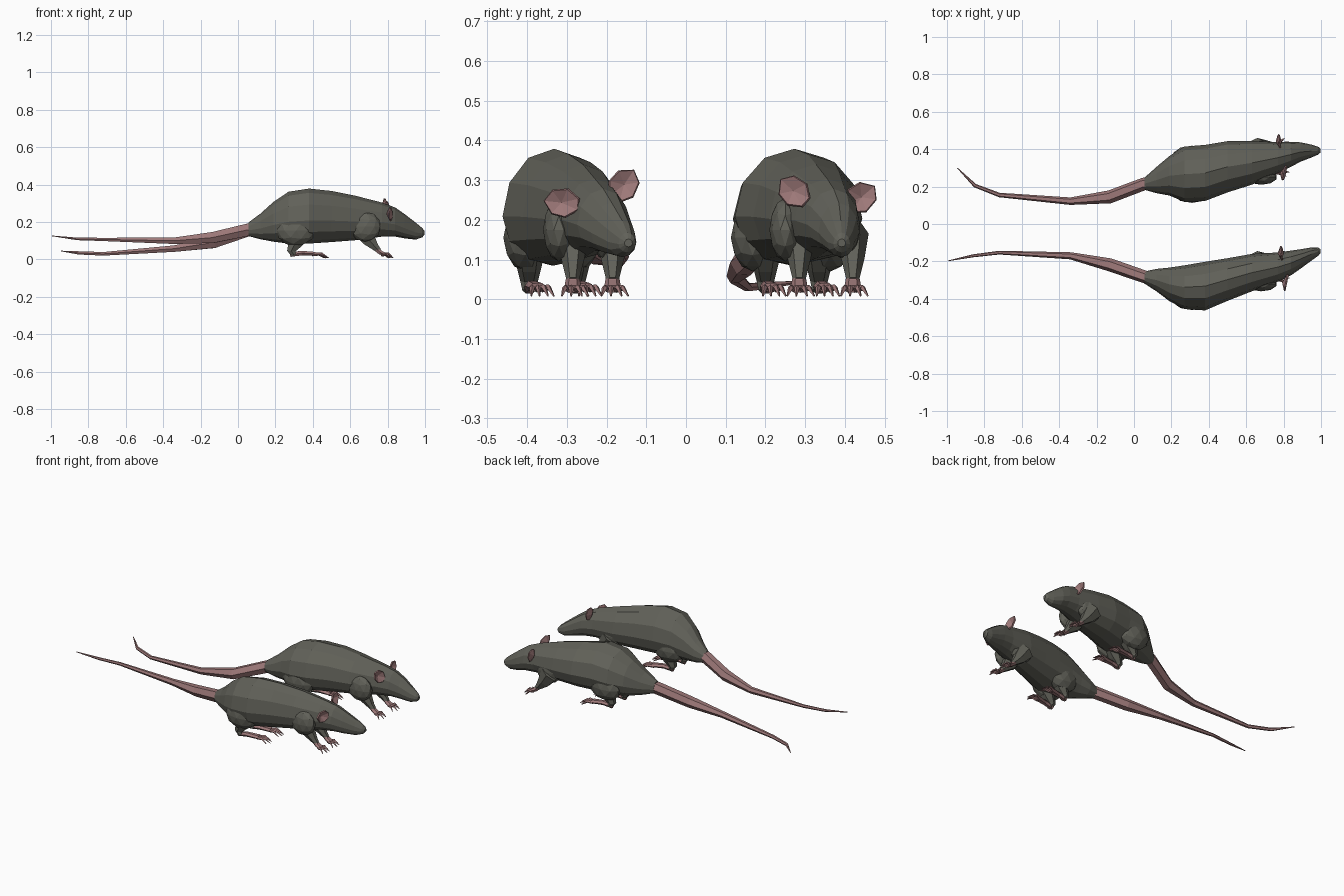
import bpy, bmesh, math
from mathutils import Vector

if "Cube" in bpy.data.objects:
    bpy.data.objects.remove(bpy.data.objects["Cube"])


def material(name, rgb):
    m = bpy.data.materials.new(name)
    m.diffuse_color = (*rgb, 1)
    m.use_nodes = True
    m.node_tree.nodes["Principled BSDF"].inputs["Base Color"].default_value = m.diffuse_color
    return m


FUR = material("dark_fur", (0.12, 0.12, 0.10))
PINK = material("pink_skin", (0.34, 0.19, 0.19))


def finish(name, bm, mat):
    bmesh.ops.recalc_face_normals(bm, faces=bm.faces)
    me = bpy.data.meshes.new(name)
    bm.to_mesh(me)
    bm.free()
    me.materials.append(mat)
    ob = bpy.data.objects.new(name, me)
    bpy.context.collection.objects.link(ob)
    return ob


def skin(name, rings, mat):
    """Join equal-length rings of points into a closed faceted tube."""
    bm = bmesh.new()
    vs = [[bm.verts.new(p) for p in r] for r in rings]
    n = len(vs[0])
    for a, b in zip(vs, vs[1:]):
        for i in range(n):
            j = (i + 1) % n
            bm.faces.new((a[i], a[j], b[j], b[i]))
    bm.faces.new(vs[0])
    bm.faces.new(vs[-1])
    return finish(name, bm, mat)


def limb(name, path, sides, mat):
    """Tube along a path of (x, y, z, half width, half thickness)."""
    pts = [Vector(p[:3]) for p in path]
    rings = []
    for i, p in enumerate(path):
        t = (pts[min(i + 1, len(pts) - 1)] - pts[max(i - 1, 0)]).normalized()
        side = Vector((0, 1, 0))
        side = (side - t * side.dot(t)).normalized()
        up = t.cross(side)
        rings.append([pts[i] + side * p[3] * math.cos(a) + up * p[4] * math.sin(a)
                      for a in (2 * math.pi * k / sides for k in range(sides))])
    return skin(name, rings, mat)


def bulge(name, loc, size):
    bm = bmesh.new()
    bmesh.ops.create_icosphere(bm, subdivisions=2, radius=1)
    for v in bm.verts:
        v.co = Vector(loc) + Vector(a * b for a, b in zip(v.co, size))
    return finish(name, bm, FUR)


def toes(name, x, y, z, length, heading, spread):
    for k in range(4):
        a = heading + spread * (k - 1.5)
        d = Vector((math.cos(a), math.sin(a), 0))
        s = Vector((-d.y, d.x, 0)) * 0.008 * (k - 1.5)
        l = length * (1 if k in (1, 2) else 0.85)
        p = [Vector((x, y, z)) + s + d * l * f for f in (0, 0.55, 1)]
        limb(f"{name}_toe_{k + 1}", [(*p[0], .008, .009), (p[1].x, p[1].y, z + .004, .007, .008),
                                     (p[2].x, p[2].y, 0.008, .002, .002)], 4, PINK)


def ear(name, base, direction):
    d = Vector(direction).normalized()
    w = d.cross(Vector((1, 0, 0))).normalized()
    outline = [(-.1, -.4), (.3, -1), (.75, -.85), (1.05, 0), (.8, .8), (.3, 1), (-.1, .4)]
    bm = bmesh.new()
    rim = [bm.verts.new(Vector(base) + d * u * 0.075 + w * v * 0.034) for u, v in outline]
    mid = bm.verts.new(Vector(base) + d * 0.035 - Vector((0.018, 0, 0)))
    for a, b in zip(rim, rim[1:] + rim[:1]):
        bm.faces.new((a, b, mid))
    ob = finish(name, bm, PINK)
    ob.modifiers.new("thickness", "SOLIDIFY").thickness = 0.008


# body side profile shared by both animals: x, top z, bottom z
PROFILE = [(.055, .197, .125), (.12, .245, .108), (.19, .308, .095), (.27, .362, .085),
           (.38, .379, .085), (.50, .366, .093), (.63, .340, .103), (.77, .304, .122),
           (.84, .278, .122), (.89, .243, .113), (.95, .197, .106), (.985, .168, .118), (.997, .152, .132)]


def rat(tag, plan, tail, hind, fore, ears, heading):
    # body and head
    rings = []
    for (x, top, bot), (cy, hw) in zip(PROFILE, plan):
        zm = bot + (top - bot) * 0.42
        ring = []
        for k in range(12):
            a = math.pi * k / 6
            s = math.sin(a)
            ring.append(Vector((x, cy + hw * math.cos(a), zm + s * (top - zm if s > 0 else zm - bot))))
        rings.append(ring)
    skin(f"{tag}_body", rings, FUR)
    limb(f"{tag}_tail", tail, 6, PINK)
    # hind legs with long feet
    for side, y, s in zip(("near", "far"), hind, (-1, 1)):
        n = f"{tag}_{side}_hind"
        cy, hw = plan[3]
        bulge(n + "_thigh", (.31, cy + s * (hw - .05), .155), (.105, .055, .085))
        limb(n + "_leg", [(.34, y, .15, .045, .065), (.305, y, .085, .032, .042),
                          (.285, y, .045, .022, .026), (.30, y, .022, .017, .016)], 6, FUR)
        ex = y + .12 * math.tan(heading)
        limb(n + "_foot", [(.28, y, .026, .014, .014), (.34, y + .3 * (ex - y), .034, .018, .014),
                           (.41, ex, .03, .024, .012)], 6, PINK)
        toes(n, .40, ex, .026, .085, heading, .16)
    # fore legs with spread paws
    for side, y, s in zip(("near", "far"), fore, (-1, 1)):
        n = f"{tag}_{side}_fore"
        cy, hw = plan[6]
        bulge(n + "_shoulder", (.68, cy + s * (hw - .04), .175), (.085, .04, .08))
        limb(n + "_leg", [(.66, y, .165, .04, .06), (.70, y, .105, .03, .042),
                          (.735, y, .065, .02, .022), (.755, y, .045, .015, .015)], 6, FUR)
        limb(n + "_paw", [(.735, y, .06, .016, .015), (.76, y, .038, .02, .014),
                          (.785, y, .026, .022, .011)], 6, PINK)
        toes(n, .775, y, .025, .055, heading, .36)
    for side, (b, d) in zip(("near", "far"), ears):
        ear(f"{tag}_{side}_ear", b, d)


# animal at the front, straight tail
rat("front_rat",
    [(-.286, .032), (-.30, .06), (-.323, .09), (-.338, .117), (-.332, .13), (-.297, .114), (-.26, .1),
     (-.23, .078), (-.208, .066), (-.187, .052), (-.160, .035), (-.148, .022), (-.145, .01)],
    [(.10, -.295, .165, .034, .038), (.05, -.28, .158, .034, .038), (-.13, -.218, .118, .035, .034),
     (-.34, -.17, .100, .019, .020), (-.72, -.153, .107, .010, .010), (-.86, -.17, .110, .008, .008),
     (-.995, -.197, .126, .002, .002)],
    (-.395, -.275), (-.285, -.185),
    [((.825, -.28, .24), (-.2, -1, .1)), ((.80, -.175, .26), (-.15, .5, .75))], .18)

# animal at the back, curled tail
rat("back_rat",
    [(.215, .032), (.235, .07), (.258, .106), (.266, .148), (.273, .15), (.306, .137), (.327, .117),
     (.355, .082), (.372, .066), (.385, .052), (.39, .034), (.392, .021), (.392, .01)],
    [(.10, .225, .165, .034, .038), (.05, .213, .155, .034, .038), (-.13, .145, .090, .035, .034),
     (-.34, .122, .058, .020, .020), (-.72, .155, .030, .012, .011), (-.85, .205, .035, .010, .010),
     (-.945, .30, .045, .002, .002)],
    (.20, .335), (.285, .42),
    [((.815, .295, .25), (-.2, -.6, .55)), ((.79, .415, .235), (-.15, .6, .5))], .12)
